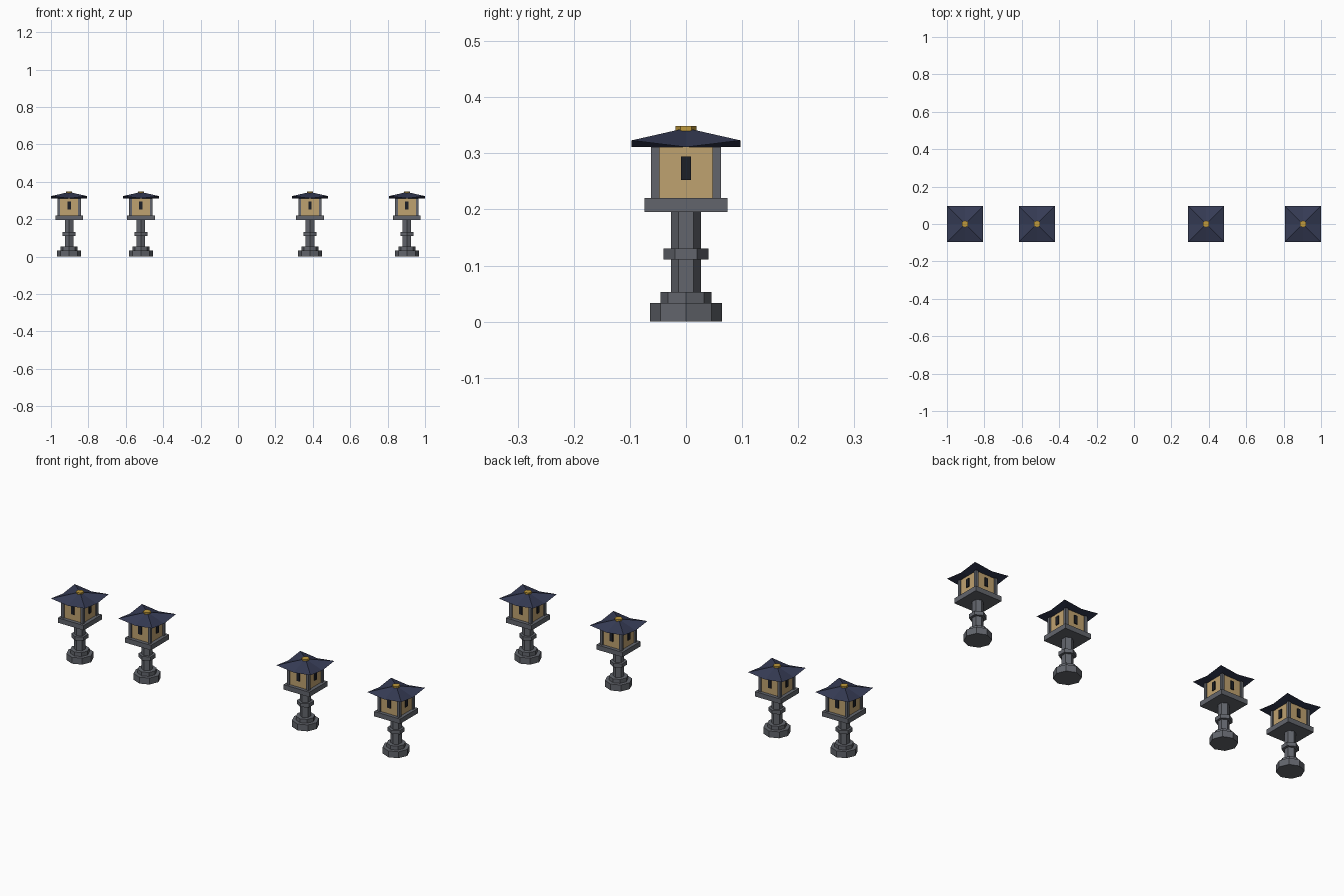
import bpy, bmesh
from math import sin, cos, tau
from mathutils import Matrix, Vector

cube = bpy.data.objects.get("Cube")
if cube:
    bpy.data.objects.remove(cube, do_unlink=True)


def material(name, rgb):
    m = bpy.data.materials.new(name)
    m.use_nodes = True
    m.diffuse_color = (*rgb, 1)
    m.node_tree.nodes["Principled BSDF"].inputs["Base Color"].default_value = (*rgb, 1)
    return m


stone = material("grey stone", (0.122, 0.13, 0.15))
paper = material("warm paper", (0.52, 0.36, 0.16))
tile = material("navy tile", (0.036, 0.044, 0.09))
gold = material("gold", (0.52, 0.32, 0.045))
dark = material("dark opening", (0.012, 0.014, 0.02))


def add_box(bm, center, size):
    """Axis-aligned box."""
    matrix = Matrix.Translation(center) @ Matrix.Diagonal((*size, 1))
    bmesh.ops.create_cube(bm, size=1, matrix=matrix)


def add_prism(bm, sides, radius, z0, z1):
    """Upright prism with a corner pointing along y."""
    ring = [(radius * sin(tau * i / sides), radius * cos(tau * i / sides))
            for i in range(sides)]
    low = [bm.verts.new((x, y, z0)) for x, y in ring]
    high = [bm.verts.new((x, y, z1)) for x, y in ring]
    bm.faces.new(low)
    bm.faces.new(high)
    for i in range(sides):
        j = (i + 1) % sides
        bm.faces.new((low[i], low[j], high[j], high[i]))


def mesh(name, mat, build):
    bm = bmesh.new()
    build(bm)
    bmesh.ops.recalc_face_normals(bm, faces=bm.faces)
    data = bpy.data.meshes.new(name)
    bm.to_mesh(data)
    bm.free()
    data.materials.append(mat)
    return data


def prism(*args):
    return lambda bm: add_prism(bm, *args)


def box(*args):
    return lambda bm: add_box(bm, *args)


def posts(bm):
    for sx in (-1, 1):
        for sy in (-1, 1):
            add_box(bm, (sx * 0.055, sy * 0.055, 0.265), (0.015, 0.015, 0.092))


def windows(bm):
    for s in (-1, 1):
        add_box(bm, (s * 0.057, 0, 0.273), (0.007, 0.018, 0.042))
        add_box(bm, (0, s * 0.057, 0.273), (0.018, 0.007, 0.042))


def roof(bm):
    # Eave corners turn up, eave middles dip; closed by a fan above and below
    e, dip, tip = 0.097, 0.311, 0.323
    compass = [(1, 0), (1, 1), (0, 1), (-1, 1), (-1, 0), (-1, -1), (0, -1), (1, -1)]
    rim = [bm.verts.new((x * e, y * e, tip if x and y else dip)) for x, y in compass]
    apex = bm.verts.new((0, 0, 0.345))
    under = bm.verts.new((0, 0, dip))
    for i in range(8):
        a, b = rim[i], rim[(i + 1) % 8]
        bm.faces.new((a, b, apex))
        bm.faces.new((b, a, under))


# Parts of one lantern
parts = [
    mesh("base", stone, prism(8, 0.064, 0, 0.033)),
    mesh("base_step", stone, prism(8, 0.045, 0.033, 0.053)),
    mesh("shaft", stone, prism(6, 0.0265, 0.053, 0.197)),
    mesh("shaft_ring", stone, prism(6, 0.04, 0.111, 0.13)),
    mesh("platform", stone, box((0, 0, 0.208), (0.148, 0.148, 0.025))),
    mesh("light_box", paper, box((0, 0, 0.2655), (0.112, 0.112, 0.091))),
    mesh("corner_posts", stone, posts),
    mesh("window_slots", dark, windows),
    mesh("roof", tile, roof),
    mesh("finial", gold, prism(6, 0.019, 0.34, 0.349)),
]

# Four lanterns in a row
places = {"far_right": -0.903, "right": -0.519, "left": 0.385, "far_left": 0.903}
for place, x in places.items():
    for data in parts:
        ob = bpy.data.objects.new(f"{place}_lantern_{data.name}", data)
        ob.location = Vector((x, 0, 0))
        bpy.context.collection.objects.link(ob)
